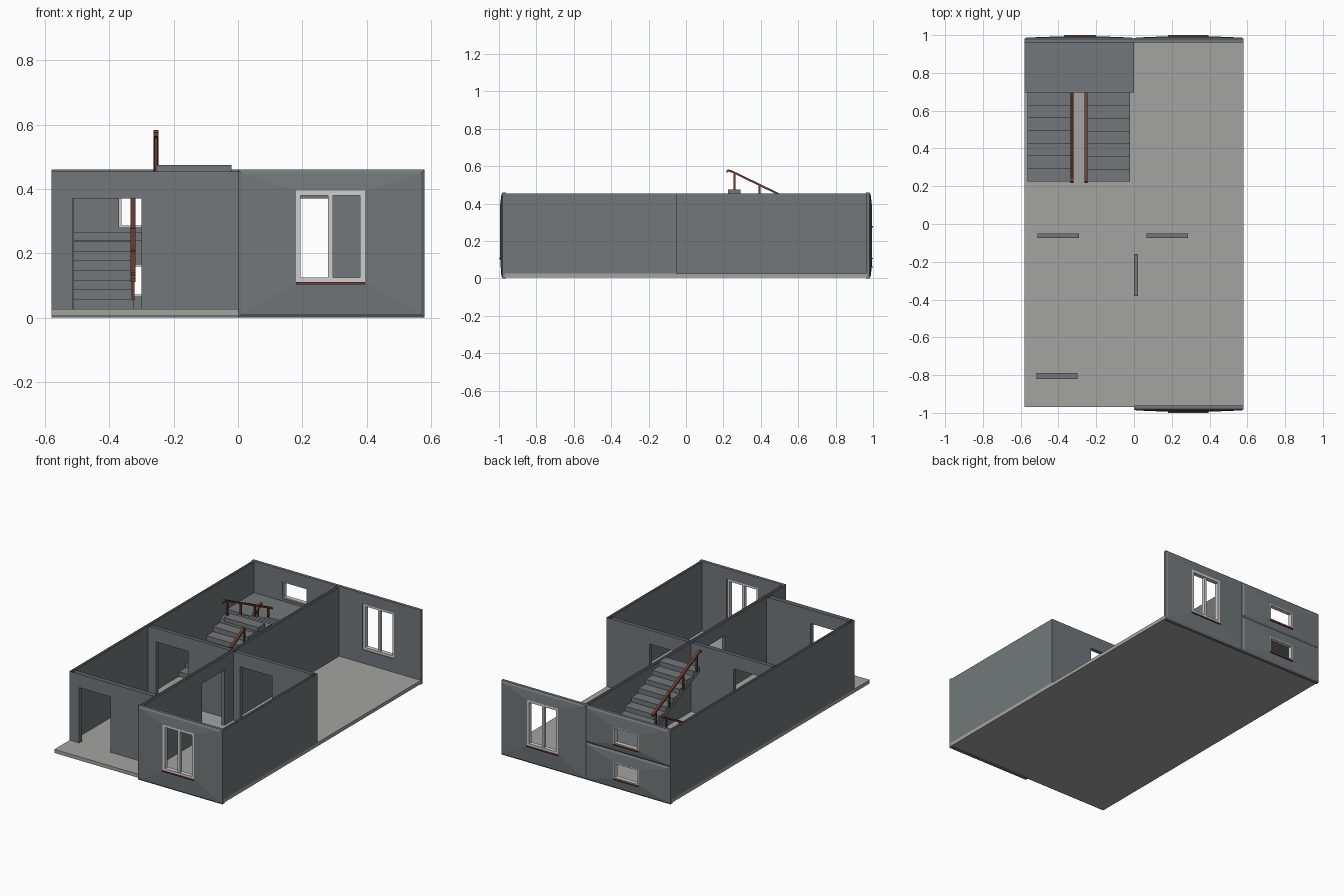
import bpy, bmesh
from mathutils import Vector

if "Cube" in bpy.data.objects:
    bpy.data.objects.remove(bpy.data.objects["Cube"])


def mat(name, c):
    m = bpy.data.materials.new(name)
    m.diffuse_color = (*c, 1)
    m.use_nodes = True
    m.node_tree.nodes["Principled BSDF"].inputs["Base Color"].default_value = m.diffuse_color
    return m


WALL = mat("wall grey", (0.17, 0.187, 0.195))
FLOOR = mat("floor light grey", (0.37, 0.37, 0.365))
FRAME = mat("window frame white", (0.62, 0.62, 0.62))
WOOD = mat("red brown wood", (0.15, 0.048, 0.032))


def finish(name, bm, m):
    bmesh.ops.recalc_face_normals(bm, faces=bm.faces)
    me = bpy.data.meshes.new(name)
    bm.to_mesh(me)
    bm.free()
    me.materials.append(m)
    ob = bpy.data.objects.new(name, me)
    bpy.context.collection.objects.link(ob)
    return ob


def box(name, x, y, z, m):
    bm = bmesh.new()
    bmesh.ops.create_cube(bm, size=1)
    for v in bm.verts:
        v.co = Vector([(r[0] + r[1]) / 2 + c * (r[1] - r[0])
                       for r, c in zip((x, y, z), v.co)])
    return finish(name, bm, m)


def prism(name, pts, place, c0, c1, m, open_at=()):
    """Extrude an outline (a, z); edges lying at a height in open_at stay open."""
    bm = bmesh.new()
    A = [bm.verts.new(place(a, c0, z)) for a, z in pts]
    B = [bm.verts.new(place(a, c1, z)) for a, z in pts]
    bm.faces.new(A)
    bm.faces.new(B)
    for i in range(len(pts)):
        j = (i + 1) % len(pts)
        if pts[i][1] == pts[j][1] and pts[i][1] in open_at:
            continue
        bm.faces.new((A[i], A[j], B[j], B[i]))
    return finish(name, bm, m)


def along_x(a, c, z):
    return (a, c, z)


def along_y(a, c, z):
    return (c, a, z)


Z0, Z1, DOOR = 0.027, 0.455, 0.37


def wall(name, a, c, place, door=None):
    """Hollow wall, open at the top, with an optional doorway."""
    pts = [(a[0], Z0)]
    if door:
        pts += [(door[0], Z0), (door[0], DOOR), (door[1], DOOR), (door[1], Z0)]
    pts += [(a[1], Z0), (a[1], Z1), (a[0], Z1)]
    prism(name, pts, place, *c, WALL, open_at=(Z0, Z1))


def ring_loft(name, rings, m):
    """Closed loft through rectangles (x0, x1, z0, z1, y)."""
    bm = bmesh.new()
    R = [[bm.verts.new(p) for p in ((x0, y, z0), (x1, y, z0), (x1, y, z1), (x0, y, z1))]
         for x0, x1, z0, z1, y in rings]
    for k in range(len(R)):
        a, b = R[k], R[(k + 1) % len(R)]
        for i in range(4):
            j = (i + 1) % 4
            bm.faces.new((a[i], a[j], b[j], b[i]))
    return finish(name, bm, m)


def facade(name, s, outer, hole, mullion):
    """Slightly domed outside panel with window; s = -1 front, +1 back."""
    x0, x1, z0, z1 = outer
    h0, h1, k0, k1 = hole
    i = 0.011
    ring_loft(name + "_panel", [(*hole, s * 0.962), (*outer, s * 0.962), (*outer, s * 0.980),
                                (x0 + i, x1 - i, z0 + i, z1 - i, s * 0.987),
                                (*hole, s * 0.994)], WALL)
    f = 0.015 if mullion else 0.007
    inner = (h0 + f, h1 - f, k0 + f, k1 - f)
    ring_loft(name + "_window_frame", [(*hole, s * 0.968), (*hole, s * 0.9945),
                                       (*inner, s * 0.9945), (*inner, s * 0.968)], FRAME)
    ys = sorted((s * 0.97, s * 0.99))
    if mullion:
        c = (h0 + h1) / 2
        box(name + "_mullion", (c - 0.008, c + 0.008), ys, (k0, k1), FRAME)
    # outside sill
    box(name + "_sill", (h0, h1), sorted((s * 0.97, s * 1.0)), (k0 - 0.007, k0), WOOD)


# floor slab
box("floor_slab", (-0.58, 0.58), (-0.97, 0.97), (0.005, Z0), FLOOR)

# inner and side walls
wall("centre_wall", (-0.965, 0.965), (0.0, 0.02), along_y, (-0.38, -0.16))
wall("left_wall", (-0.82, 0.965), (-0.58, -0.563), along_y)
wall("right_wall", (-0.965, -0.05), (0.563, 0.58), along_y)
wall("porch_wall", (-0.58, 0.0), (-0.82, -0.79), along_x, (-0.515, -0.30))
wall("hall_wall", (-0.563, 0.0), (-0.075, -0.05), along_x, (-0.51, -0.29))
wall("room_wall", (0.02, 0.58), (-0.075, -0.05), along_x, (0.065, 0.285))

# front and back facades
big = (0.18, 0.395, 0.11, 0.395)
facade("front_right", -1, (0.0, 0.58, 0.0, 0.46), big, True)
facade("back_right", 1, (0.0, 0.58, 0.0, 0.46), big, True)
facade("back_left_lower", 1, (-0.58, 0.0, 0.0, 0.232), (-0.37, -0.20, 0.065, 0.165), False)
facade("back_left_upper", 1, (-0.58, 0.0, 0.232, 0.46), (-0.37, -0.20, 0.28, 0.385), False)

# stairs: two flights of seven treads and a landing between
N, RISE, YA, YB, LAND = 7, 0.03, 0.225, 0.695, 0.265
GO = (YB - YA) / N


def flight(name, x, y, step, z):
    pts = [(y, z)]
    for k in range(N):
        pts += [(y + k * step, z + (k + 1) * RISE), (y + (k + 1) * step, z + (k + 1) * RISE)]
    pts += [(y + N * step, z + N * RISE - 0.03), (y + step * 0.7, z)] if z < 0.1 else \
           [(y + N * step, z + N * RISE - 0.025), (y, z - 0.025)]
    prism(name, pts, along_y, *x, WALL)


flight("lower_flight", (-0.563, -0.325), YA, GO, Z0)
flight("upper_flight", (-0.255, -0.02), YB, -GO, LAND)
box("landing", (-0.579, 0.0), (YB, 0.965), (LAND - 0.025, LAND), WALL)


# handrails with curled lower or upper end and posts
def handrail(name, x, za, zb, curl, posts):
    t = 0.006
    top = [(YA - 0.008, za + curl - 0.008), (YA, za + curl), (YA + 0.02, za - 0.004 + curl * 0.6),
           (YB, zb)]
    pts = top + [(a, z - 2 * t) for a, z in reversed(top)]
    prism(name, pts, along_y, x - 0.008, x + 0.008, WOOD)
    for n, (y, foot) in enumerate(posts):
        head = za + (zb - za) * (y - YA) / (YB - YA) - t
        box(f"{name}_post_{n}", (x - 0.005, x + 0.005), (y - 0.005, y + 0.005), (foot, head), WOOD)


ys = [YA + GO * (k + 0.5) for k in (0, 2, 4, 6)]
handrail("lower_handrail", -0.327, 0.13, 0.37, 0.0,
         [(y, Z0 + RISE * (k + 0.9)) for y, k in zip(ys, (0, 2, 4, 6))])
handrail("upper_handrail", -0.255, 0.58, 0.36, 0.003,
         [(y, LAND + RISE * (N - k - 0.5)) for y, k in zip(ys, (0, 2, 4, 6))])
